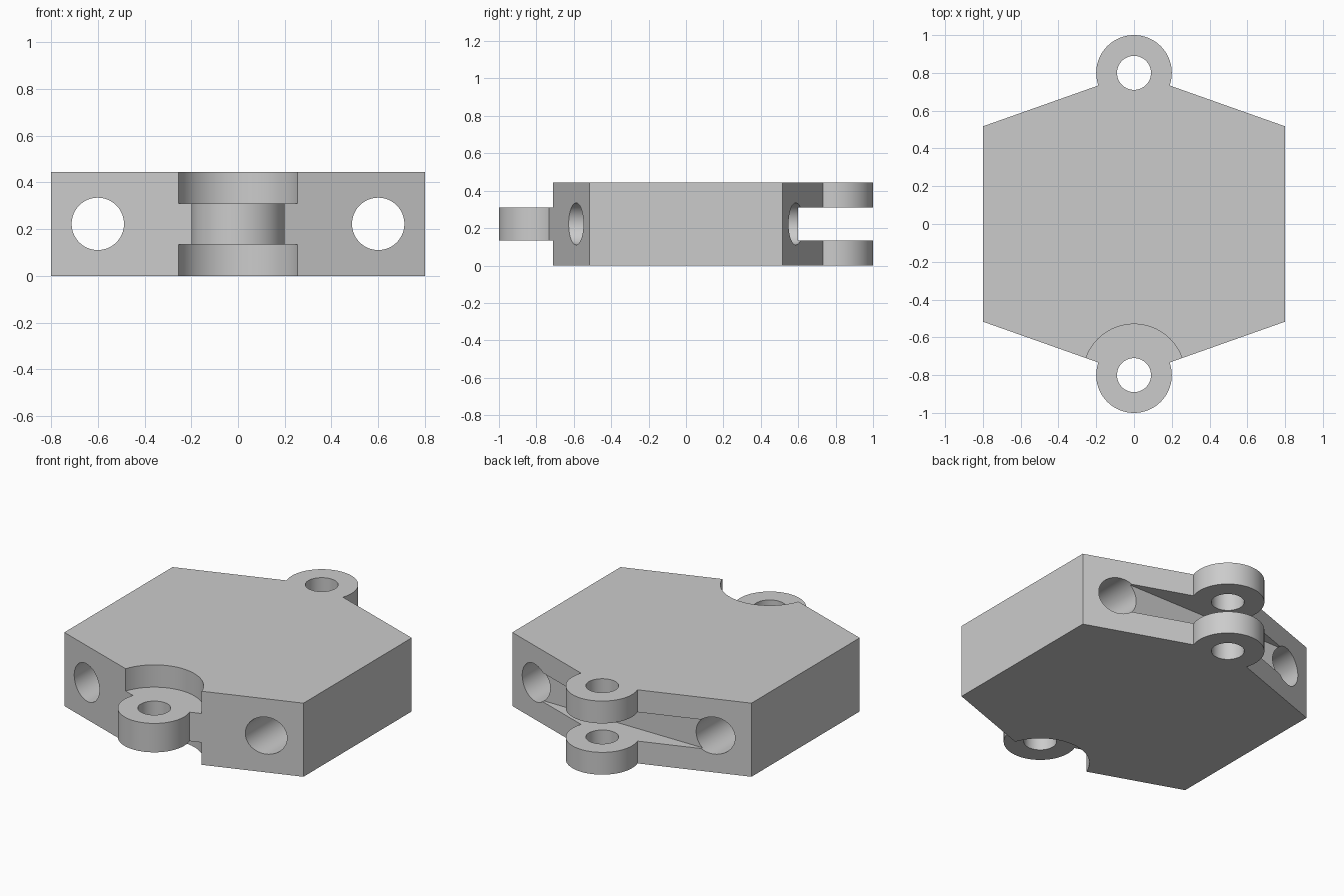
import bpy
import math

if "Cube" in bpy.data.objects:
    bpy.data.objects.remove(bpy.data.objects["Cube"], do_unlink=True)

HEIGHT = 0.445
MID = HEIGHT / 2
TONGUE = 0.175          # thickness of the single lug and of the slot
LUG_Y = 0.8

grey = bpy.data.materials.new("light_grey")
grey.use_nodes = True
grey.diffuse_color = (0.6, 0.6, 0.6, 1)
grey.node_tree.nodes["Principled BSDF"].inputs["Base Color"].default_value = (0.6, 0.6, 0.6, 1)


def cylinder(name, radius, depth, location, along_y=False):
    bpy.ops.mesh.primitive_cylinder_add(
        vertices=96, radius=radius, depth=depth, location=location,
        rotation=(math.pi / 2 if along_y else 0, 0, 0))
    ob = bpy.context.object
    ob.name = name
    return ob


def apply_boolean(target, tool, operation):
    bpy.context.view_layer.objects.active = target
    mod = target.modifiers.new(operation.lower(), 'BOOLEAN')
    mod.operation = operation
    mod.solver = 'EXACT'
    mod.object = tool
    bpy.ops.object.modifier_apply(modifier=mod.name)
    bpy.data.objects.remove(tool, do_unlink=True)


# Six-sided link body
outline = [(0.8, -0.517), (0.8, 0.517), (0, LUG_Y),
           (-0.8, 0.517), (-0.8, -0.517), (0, -LUG_Y)]
n = len(outline)
verts = [(x, y, z) for z in (0, HEIGHT) for x, y in outline]
faces = [tuple(reversed(range(n))), tuple(range(n, 2 * n))]
faces += [(i, (i + 1) % n, (i + 1) % n + n, i + n) for i in range(n)]
mesh = bpy.data.meshes.new("link_body")
mesh.from_pydata(verts, [], faces)
body = bpy.data.objects.new("link_body", mesh)
bpy.context.collection.objects.link(body)
mesh.materials.append(grey)

# Round hinge lugs front and back
for side in (-1, 1):
    apply_boolean(body, cylinder("lug", 0.2, HEIGHT, (0, side * LUG_Y, MID)), 'UNION')

# Round recesses above and below the front lug
for side in (-1, 1):
    z = MID + side * (TONGUE / 2 + 0.25)
    apply_boolean(body, cylinder("recess_cutter", 0.27, 0.5, (0, -LUG_Y, z)), 'DIFFERENCE')

# Straight slot that splits the back lug into a fork
bpy.ops.mesh.primitive_cube_add(size=1, location=(0, 0.9, MID))
slot = bpy.context.object
slot.name = "slot_cutter"
slot.scale = (2, 0.6, TONGUE)
bpy.context.view_layer.update()
apply_boolean(body, slot, 'DIFFERENCE')

# Hinge pin holes, and cord bores through the body
for side in (-1, 1):
    apply_boolean(body, cylinder("pin_cutter", 0.09, 1, (0, side * LUG_Y, MID)), 'DIFFERENCE')
    apply_boolean(body, cylinder("bore_cutter", 0.112, 3, (side * 0.6, 0, MID), True), 'DIFFERENCE')

# One colour everywhere, smooth round walls with sharp edges
body.data.materials.clear()
body.data.materials.append(grey)
for poly in body.data.polygons:
    poly.material_index = 0
bpy.ops.object.select_all(action='DESELECT')
body.select_set(True)
bpy.context.view_layer.objects.active = body
# Narrow angle keeps the shallow body corners crisp
bpy.ops.object.shade_smooth_by_angle(angle=math.radians(15))
